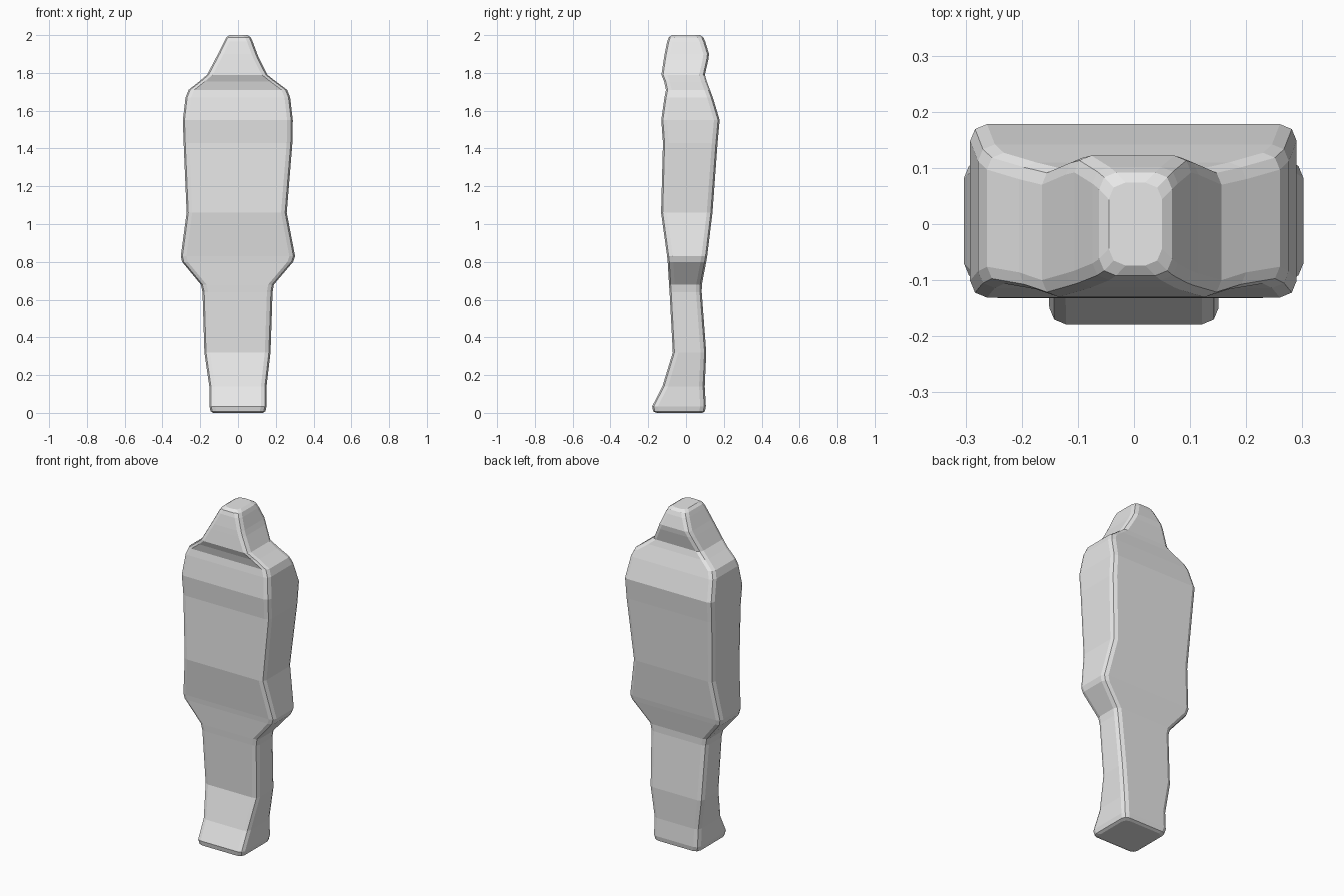
import bpy, bmesh, math

# Cross-sections from bottom to top: height, left, right, front, back
SECTIONS = [
    (0.00, -0.130, 0.130, -0.155, 0.085),   # sole
    (0.008, -0.145, 0.145, -0.174, 0.100),
    (0.035, -0.151, 0.151, -0.179, 0.105),
    (0.14, -0.152, 0.151, -0.125, 0.099),   # ankle
    (0.32, -0.178, 0.172, -0.070, 0.107),   # calf
    (0.64, -0.188, 0.183, -0.087, 0.083),   # knee
    (0.68, -0.197, 0.190, -0.090, 0.084),
    (0.80, -0.296, 0.292, -0.097, 0.107),   # hem
    (0.83, -0.303, 0.302, -0.100, 0.112),
    (1.06, -0.272, 0.258, -0.132, 0.140),   # waist
    (1.43, -0.288, 0.288, -0.122, 0.167),   # chest
    (1.55, -0.292, 0.290, -0.131, 0.178),
    (1.67, -0.278, 0.276, -0.114, 0.142),   # shoulder
    (1.71, -0.262, 0.260, -0.106, 0.127),
    (1.755, -0.205, 0.200, -0.116, 0.110),
    (1.79, -0.164, 0.156, -0.130, 0.100),   # neck
    (1.87, -0.122, 0.115, -0.118, 0.118),   # head
    (1.90, -0.106, 0.102, -0.113, 0.122),
    (1.965, -0.074, 0.078, -0.100, 0.102),
    (1.988, -0.062, 0.068, -0.092, 0.092),
    (2.00, -0.045, 0.050, -0.074, 0.074),
]


def section_ring(bm, z, left, right, front, back, radius=0.03):
    """Rectangle whose corners are rounded with two facets."""
    corners = [(right - radius, back - radius, 0),
               (left + radius, back - radius, 90),
               (left + radius, front + radius, 180),
               (right - radius, front + radius, 270)]
    ring = []
    for cx, cy, start in corners:
        for step in (0, 45, 90):
            a = math.radians(start + step)
            ring.append(bm.verts.new((cx + radius * math.cos(a),
                                      cy + radius * math.sin(a), z)))
    return ring


# Figure body lofted through the sections
bm = bmesh.new()
rings = [section_ring(bm, *s) for s in SECTIONS]
for low, high in zip(rings, rings[1:]):
    n = len(low)
    for i in range(n):
        j = (i + 1) % n
        bm.faces.new((low[i], low[j], high[j], high[i]))
bm.faces.new(list(reversed(rings[0])))
bm.faces.new(rings[-1])
bmesh.ops.recalc_face_normals(bm, faces=bm.faces)

mesh = bpy.data.meshes.new("figure_body")
bm.to_mesh(mesh)
bm.free()

# Single plain colour
grey = bpy.data.materials.new("light grey")
grey.diffuse_color = (0.8, 0.8, 0.8, 1.0)
mesh.materials.append(grey)

body = bpy.data.objects.new("figure_body", mesh)
bpy.context.collection.objects.link(body)
